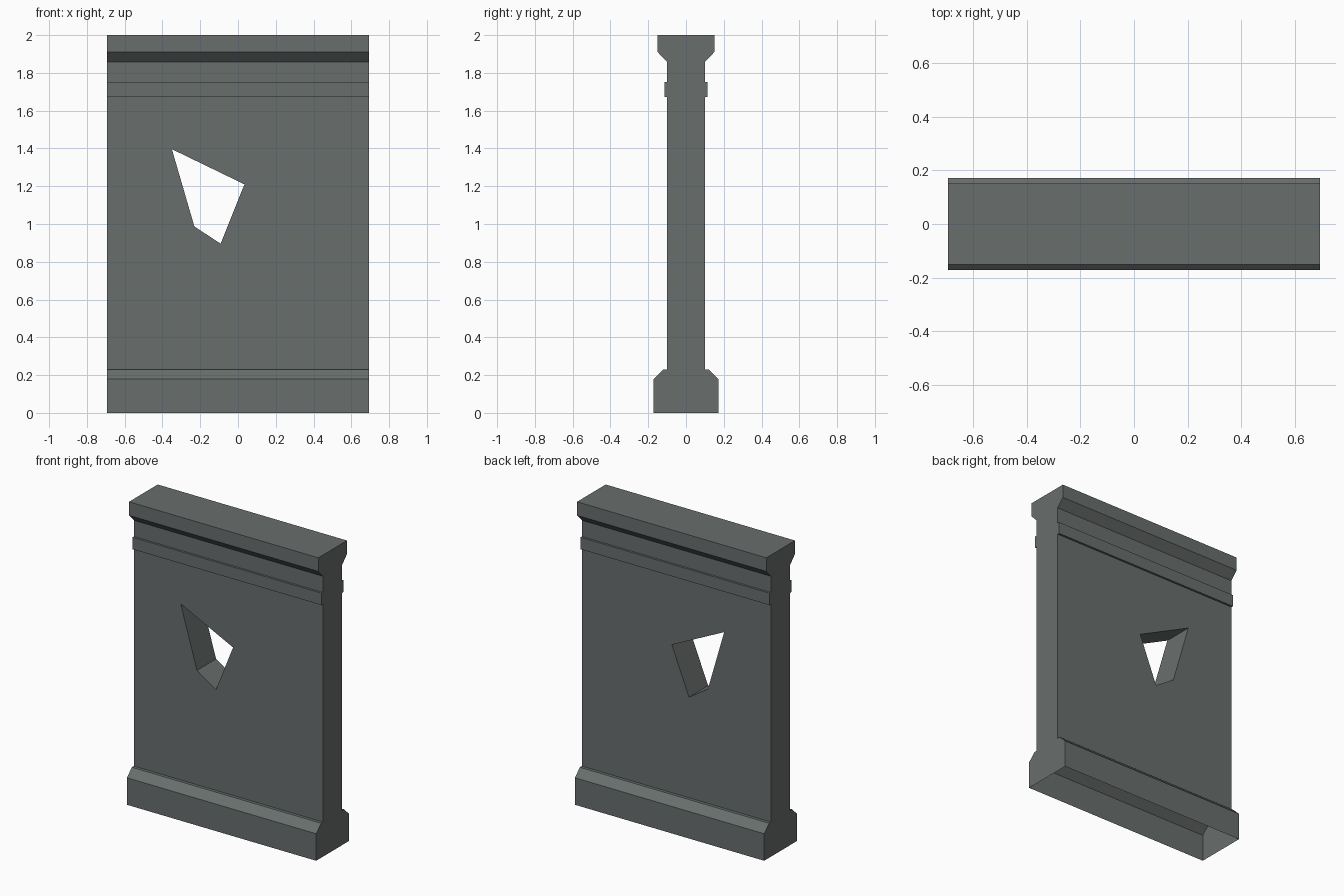
import bpy, bmesh

if "Cube" in bpy.data.objects:
    bpy.data.objects.remove(bpy.data.objects["Cube"])

HALF_WIDTH = 0.694

stone = bpy.data.materials.new("dark grey stone")
stone.diffuse_color = (0.14, 0.158, 0.154, 1)
stone.use_nodes = True
stone.node_tree.nodes["Principled BSDF"].inputs["Base Color"].default_value = stone.diffuse_color


def prism(name, points, axis, half):
    """Extrude a closed outline of (across, height) points along the x or y axis."""
    def co(p, t):
        return (t, p[0], p[1]) if axis == "x" else (p[0], t, p[1])
    bm = bmesh.new()
    a = [bm.verts.new(co(p, -half)) for p in points]
    b = [bm.verts.new(co(p, half)) for p in points]
    bm.faces.new(a)
    bm.faces.new(b[::-1])
    n = len(points)
    for i in range(n):
        j = (i + 1) % n
        bm.faces.new((a[j], a[i], b[i], b[j]))
    bmesh.ops.recalc_face_normals(bm, faces=bm.faces)
    mesh = bpy.data.meshes.new(name)
    bm.to_mesh(mesh)
    bm.free()
    obj = bpy.data.objects.new(name, mesh)
    bpy.context.collection.objects.link(obj)
    mesh.materials.append(stone)
    return obj


# Wall side profile, half of it from bottom to top: base, panel, band, cap
half_profile = [
    (0.172, 0.0), (0.172, 0.179), (0.121, 0.229), (0.1, 0.229),
    (0.1, 1.672), (0.114, 1.672), (0.114, 1.751), (0.1, 1.751),
    (0.1, 1.858), (0.15, 1.91), (0.15, 2.0),
]
profile = half_profile + [(-y, z) for y, z in reversed(half_profile)]
wall = prism("wall", profile, "x", HALF_WIDTH)

# Irregular broken hole straight through the panel
hole = [(-0.35, 1.396), (0.034, 1.21), (-0.092, 0.896), (-0.231, 0.987)]
cutter = prism("hole_cutter", hole, "y", 0.4)
cutter.hide_render = True

mod = wall.modifiers.new("hole", "BOOLEAN")
mod.operation = "DIFFERENCE"
mod.solver = "EXACT"
mod.object = cutter
bpy.context.view_layer.objects.active = wall
bpy.ops.object.modifier_apply(modifier=mod.name)
bpy.data.objects.remove(cutter)

# The underside of the base is open
bm = bmesh.new()
bm.from_mesh(wall.data)
under = [f for f in bm.faces if all(v.co.z < 0.001 for v in f.verts)]
bmesh.ops.delete(bm, geom=under, context="FACES")
bm.to_mesh(wall.data)
bm.free()
